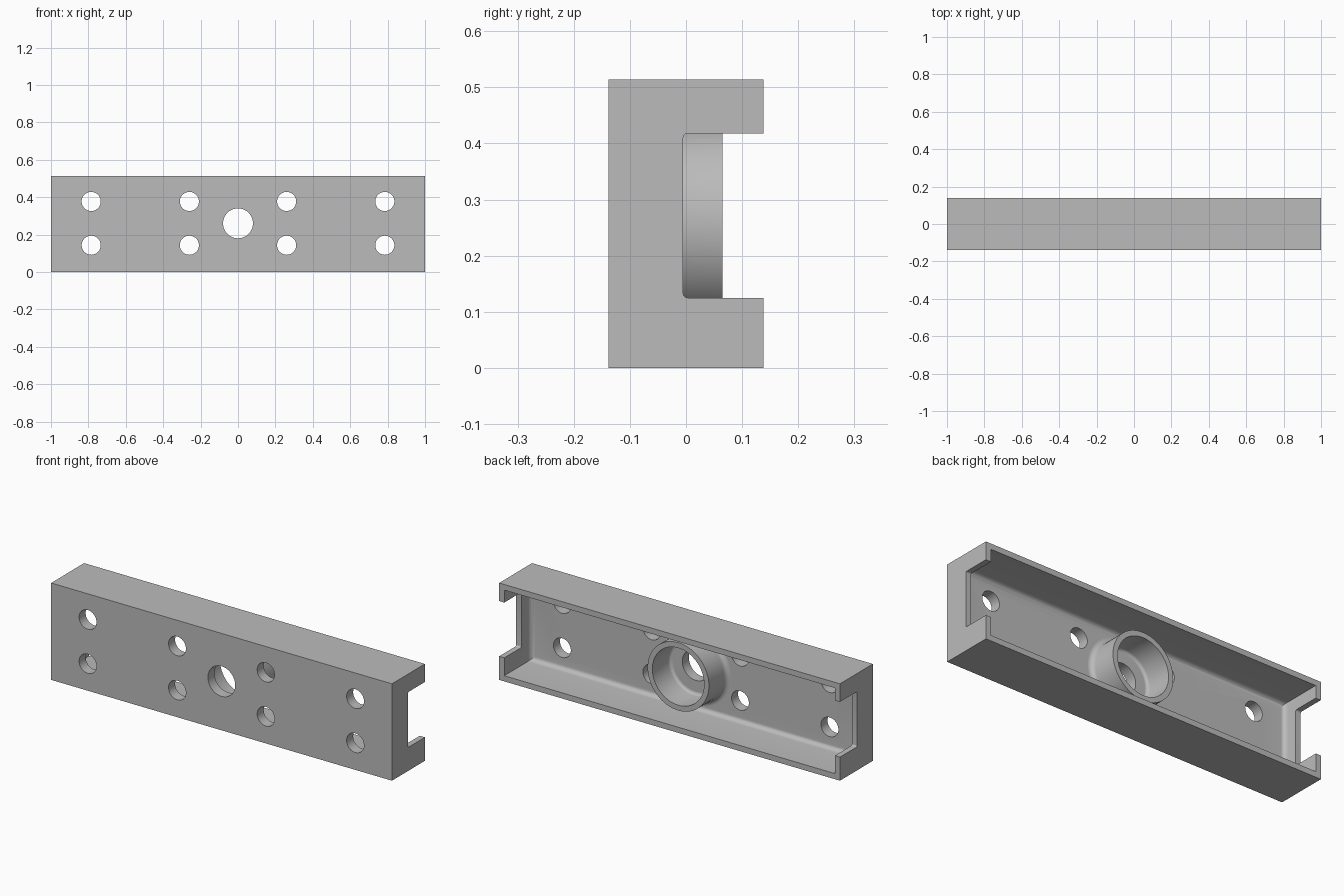
import bpy, bmesh, math
from mathutils import Matrix, Vector

old = bpy.data.objects.get("Cube")
if old:
    bpy.data.objects.remove(old, do_unlink=True)

grey = bpy.data.materials.new("plain grey")
grey.use_nodes = True
colour = (0.5, 0.5, 0.5, 1)
grey.diffuse_color = colour
grey.node_tree.nodes["Principled BSDF"].inputs["Base Color"].default_value = colour

L, D, H = 1.0, 0.138, 0.514      # half length, half depth, height
WALL, FLOOR, FILLET = 0.03, -0.083, 0.025
MID = H / 2


def finish(bm, name):
    bmesh.ops.recalc_face_normals(bm, faces=bm.faces)
    mesh = bpy.data.meshes.new(name)
    bm.to_mesh(mesh)
    bm.free()
    mesh.materials.append(grey)
    ob = bpy.data.objects.new(name, mesh)
    bpy.context.collection.objects.link(ob)
    return ob


def box(name, lo, hi, round_edge=None, radius=0):
    """Box between two corners; edges picked by round_edge are filleted."""
    lo, hi = Vector(lo), Vector(hi)
    bm = bmesh.new()
    size = Matrix.Diagonal((hi - lo).to_4d())
    bmesh.ops.create_cube(bm, size=1, matrix=Matrix.Translation((lo + hi) / 2) @ size)
    if round_edge:
        edges = [e for e in bm.edges if round_edge(e)]
        bmesh.ops.bevel(bm, geom=edges, offset=radius, segments=6,
                        profile=0.5, affect='EDGES')
    return finish(bm, name)


def lathe(name, profile, x=0, z=MID, steps=64):
    """Closed (radius, y) profile turned about a front-to-back axis."""
    bm = bmesh.new()
    rings = []
    for i in range(steps):
        a = 2 * math.pi * i / steps
        rings.append([bm.verts.new((x + r * math.cos(a), y, z + r * math.sin(a)))
                      for r, y in profile])
    n = len(profile)
    for i in range(steps):
        a, b = rings[i], rings[(i + 1) % steps]
        for j in range(n):
            k = (j + 1) % n
            bm.faces.new((a[j], a[k], b[k], b[j]))
    return finish(bm, name)


def drill(name, radius, x, z):
    bm = bmesh.new()
    turn = Matrix.Translation((x, 0, z)) @ Matrix.Rotation(math.pi / 2, 4, 'X')
    bmesh.ops.create_cone(bm, cap_ends=True, segments=48, radius1=radius,
                          radius2=radius, depth=1, matrix=turn)
    return finish(bm, name)


def combine(target, tool, operation):
    mod = target.modifiers.new(tool.name, 'BOOLEAN')
    mod.object, mod.operation, mod.solver = tool, operation, 'EXACT'
    bpy.context.view_layer.objects.active = target
    bpy.ops.object.modifier_apply(modifier=mod.name)
    bpy.data.objects.remove(tool, do_unlink=True)


def is_floor_edge(e):
    return all(v.co.y < 0 for v in e.verts)


def is_notch_edge(e):
    return all(v.co.y < 0.01 for v in e.verts) and abs(e.verts[0].co.x - e.verts[1].co.x) > 0.01


# Outer shell with a filleted hollow open at the back
body = box("channel_body", (-L, -D, 0), (L, D, H))
combine(body, box("hollow", (-L + WALL, FLOOR, WALL), (L - WALL, 0.3, H - WALL),
                  is_floor_edge, FILLET), 'DIFFERENCE')

# Raised collar with a fillet where it meets the floor
R_OUT, R_IN, RIM = 0.18, 0.152, 0.065
foot = [(R_OUT + FILLET * (1 - math.cos(t)), FLOOR + FILLET * (1 - math.sin(t)))
        for t in [math.pi / 2 * i / 6 for i in range(7)]]
inner = [(R_IN - 0.015 * (1 - math.cos(t)), FLOOR + 0.015 * (1 - math.sin(t)))
         for t in [math.pi / 2 * i / 4 for i in range(5)]]
base = FLOOR - 0.02
profile = ([(R_IN, RIM), (R_OUT, RIM)] + foot
           + [(foot[-1][0], base), (inner[-1][0], base)] + inner[::-1])
combine(body, lathe("collar", profile), 'UNION')

# Open notches in both end walls
for s in (-1, 1):
    xs = sorted((s * 0.9, s * 1.1))
    combine(body, box("end_notch", (xs[0], -0.005, 0.125), (xs[1], 0.3, 0.418),
                      is_notch_edge, 0.008), 'DIFFERENCE')

# Centre bore and the two rows of fixing holes
combine(body, drill("centre_bore", 0.08, 0, MID + 0.003), 'DIFFERENCE')
for s in (-1, 1):
    for x in (0.26, 0.785):
        for z in (0.143, 0.377):
            combine(body, drill("fixing_hole", 0.051, s * x, z), 'DIFFERENCE')

bpy.ops.object.select_all(action='DESELECT')
body.select_set(True)
bpy.context.view_layer.objects.active = body
bpy.ops.object.shade_smooth_by_angle(angle=math.radians(30))
